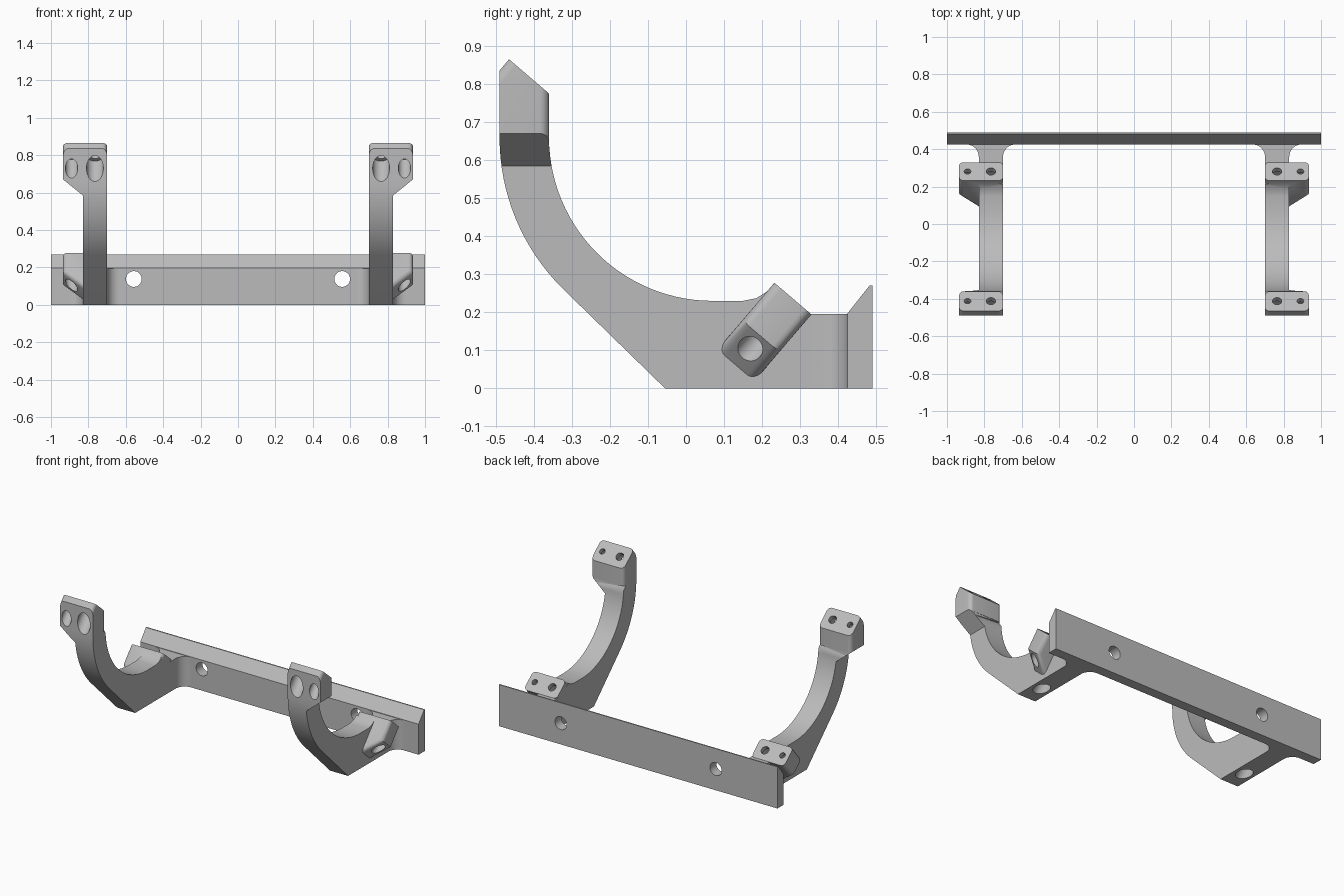
import bpy, bmesh
from math import sin, cos, pi, radians
from mathutils import Vector, Matrix

cube = bpy.data.objects.get("Cube")
if cube:
    bpy.data.objects.remove(cube)

grey = bpy.data.materials.new("light_grey")
grey.use_nodes = True
grey.diffuse_color = (0.5, 0.5, 0.5, 1)
grey.node_tree.nodes["Principled BSDF"].inputs["Base Color"].default_value = (0.5, 0.5, 0.5, 1)

TILT = Matrix.Rotation(radians(-40.5), 3, 'X')   # leans screw axes backwards
AXIS = TILT @ Vector((0, 0, 1))
IN, OUT, ARM = 0.70, 0.935, 0.83                 # bracket x limits


def arc(cx, cy, r, a, b, n):
    """Points on an arc from angle a to b in degrees."""
    steps = [radians(a + (b - a) * i / n) for i in range(n + 1)]
    return [(cx + r * cos(t), cy + r * sin(t)) for t in steps]


def prism(name, pts, place, a, b, round_edge=None, radius=0.03):
    """Extrude an outline from depth a to b; round the edges picked by a rule."""
    bm = bmesh.new()
    face = bm.faces.new([bm.verts.new(place(u, v, a)) for u, v in pts])
    shift = Vector(place(0, 0, b)) - Vector(place(0, 0, a))
    new = bmesh.ops.extrude_face_region(bm, geom=[face], use_keep_orig=True)["geom"]
    bmesh.ops.translate(bm, vec=shift, verts=[g for g in new if isinstance(g, bmesh.types.BMVert)])
    bmesh.ops.recalc_face_normals(bm, faces=bm.faces)
    if round_edge:
        picked = [e for e in bm.edges if round_edge(e)]
        bmesh.ops.bevel(bm, geom=picked, offset=radius, segments=6, profile=0.5, affect='EDGES')
    return make(name, bm)


def make(name, bm):
    mesh = bpy.data.meshes.new(name)
    bm.to_mesh(mesh)
    bm.free()
    mesh.materials.append(grey)
    obj = bpy.data.objects.new(name, mesh)
    bpy.context.collection.objects.link(obj)
    return obj


def cylinder(start, axis, length, r):
    bm = bmesh.new()
    spin = axis.to_track_quat('Z', 'Y').to_matrix().to_4x4()
    mat = Matrix.Translation(start + axis * length / 2) @ spin
    bmesh.ops.create_cone(bm, cap_ends=True, segments=40, radius1=r, radius2=r,
                          depth=length, matrix=mat)
    return make("hole_cutter", bm)


def combine(obj, other, operation):
    mod = obj.modifiers.new("join", 'BOOLEAN')
    mod.operation, mod.object, mod.solver = operation, other, 'EXACT'
    other.hide_render = True
    apply(obj, mod)
    bpy.data.objects.remove(other)


def apply(obj, mod):
    bpy.ops.object.select_all(action='DESELECT')
    bpy.context.view_layer.objects.active = obj
    obj.select_set(True)
    bpy.ops.object.modifier_apply(modifier=mod.name)


def side(u, v, w):
    return (w, u, v)


def front(u, v, w):
    return (u, w, v)


def plan(u, v, w):
    return (u, v, w)


# Curved arm with its upper head, drawn in side profile
profile = ([(-0.055, 0)] + arc(0.07, 0.66, 0.56, 225, 180, 16)
           + [(-0.49, 0.835), (-0.465, 0.865), (-0.36, 0.775)]
           + arc(0.07, 0.66, 0.43, 180, 270, 28)
           + [(0.15, 0.23), (0.185, 0.237), (0.215, 0.256), (0.26, 0.195), (0.43, 0.195), (0.43, 0)])


def head_edge(e):
    p, q = e.verts[0].co, e.verts[1].co
    m = (p + q) / 2
    back = abs(m.y + 0.36) < 0.002 and m.z > 0.68
    tip = m.y < -0.47 and m.z > 0.84
    return abs(p.x - q.x) < 0.001 and (back or tip)


bracket = prism("bracket", profile, side, IN, OUT, head_edge, 0.025)

# Narrow the arm below the head, leaving a sloped shoulder
shoulder = [(ARM, -0.1), (1.0, -0.1), (1.0, 0.7226), (OUT, 0.67), (ARM, 0.585)]
combine(bracket, prism("shoulder_cutter", shoulder, front, -0.6, 0.6), 'DIFFERENCE')

# Flared foot where the arm meets the rail
r = 0.065
foot = ([(IN, 0.33)] + arc(IN - r, 0.425 - r, r, 0, 90, 10) + [(IN - r, 0.43), (ARM + r, 0.43)]
        + arc(ARM + r, 0.425 - r, r, 90, 180, 10) + [(ARM, 0.33)])
combine(bracket, prism("rail_foot", foot, plan, 0, 0.195), 'UNION')

# Lower tilted mounting block
BLOCK_TOP = Vector((0, 0.281, 0.236))
HEAD_TOP = Vector((0, -0.412, 0.82))


def tilted(u, v, w):
    return TILT @ Vector((u, w, v)) + BLOCK_TOP


def block_edge(e):
    d = (e.verts[1].co - e.verts[0].co).normalized()
    m = (e.verts[0].co + e.verts[1].co) / 2
    sloped = abs(d.x) > 0.1 and abs(d.x) < 0.95
    return abs(d.dot(AXIS)) > 0.99 and abs(m.x - ARM) > 0.01 or sloped


block = [(IN, 0), (OUT, 0), (OUT, -0.13), (ARM - 0.01, -0.24), (IN, -0.24)]
combine(bracket, prism("mounting_block", block, tilted, -0.064, 0.064, block_edge, 0.025), 'UNION')

# Stepped screw holes through the head and the block
for top in (HEAD_TOP, BLOCK_TOP):
    for x, shaft, bore in ((0.765, 0.025, 0.045), (0.89, 0.018, 0.033)):
        start = top + Vector((x, 0, 0))
        combine(bracket, cylinder(start + AXIS * 0.05, -AXIS, 0.12, shaft), 'DIFFERENCE')
        combine(bracket, cylinder(start - AXIS * 0.03, -AXIS, 0.4, bore), 'DIFFERENCE')

# Second bracket
apply(bracket, bracket.modifiers.new("mirror", 'MIRROR'))

# Rear rail with two screw holes
rail_profile = [(0.425, 0), (0.49, 0), (0.49, 0.27), (0.482, 0.27), (0.425, 0.198)]
rail = prism("rail", rail_profile, side, -1, 1)
for s in (-1, 1):
    combine(rail, cylinder(Vector((s * 0.557, 0.3, 0.138)), Vector((0, 1, 0)), 0.3, 0.042), 'DIFFERENCE')

for obj in (bracket, rail):
    bpy.ops.object.select_all(action='DESELECT')
    bpy.context.view_layer.objects.active = obj
    obj.select_set(True)
    bpy.ops.object.shade_smooth_by_angle(angle=radians(30))
